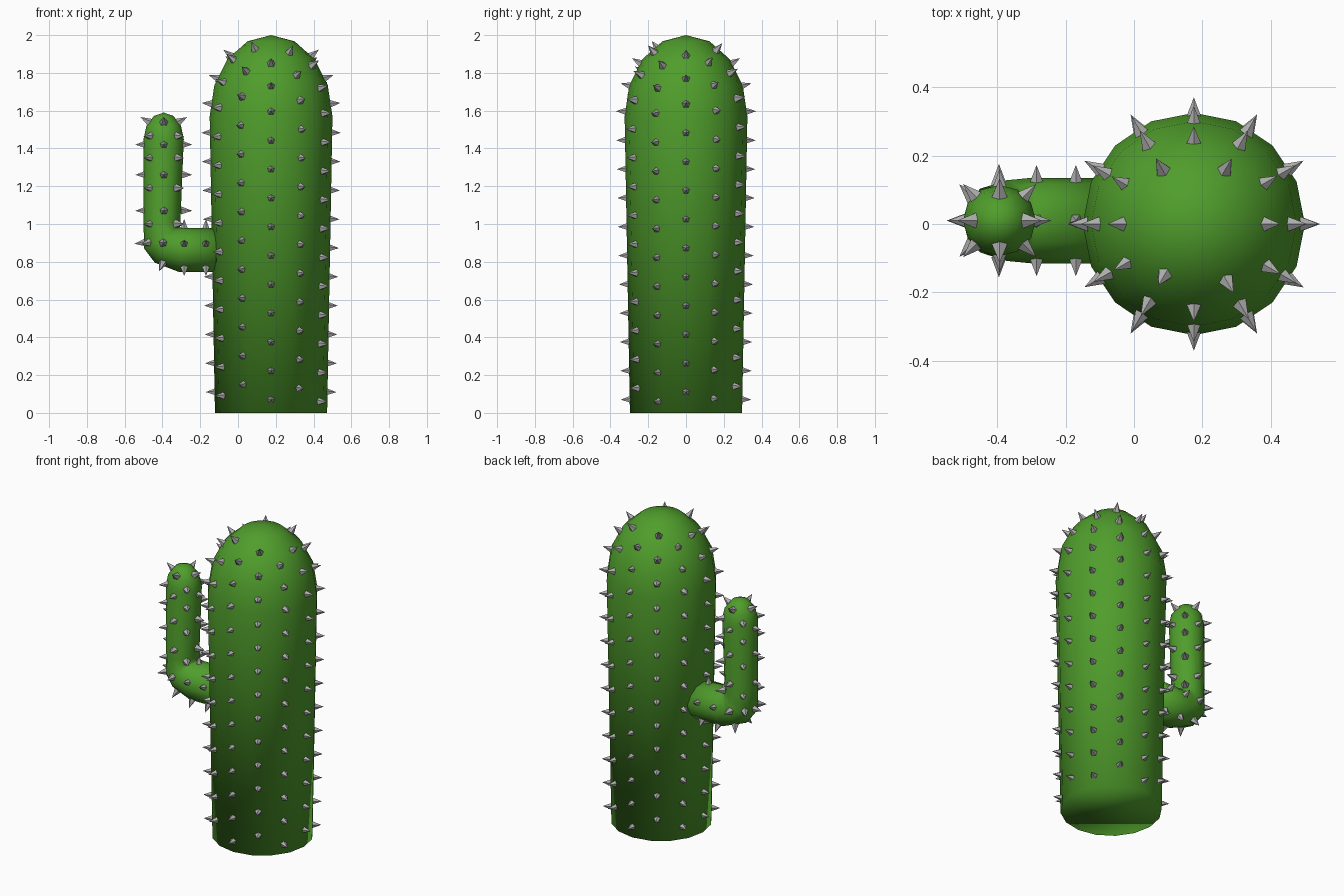
import bpy, bmesh
from math import sin, cos, pi, radians, sqrt
from mathutils import Vector, Matrix

if "Cube" in bpy.data.objects:
    bpy.data.objects.remove(bpy.data.objects["Cube"])


def material(name, rgb):
    m = bpy.data.materials.new(name)
    m.diffuse_color = (*rgb, 1)
    m.use_nodes = True
    m.node_tree.nodes["Principled BSDF"].inputs["Base Color"].default_value = m.diffuse_color
    return m


def finish(bm, name, mat, smooth):
    bmesh.ops.recalc_face_normals(bm, faces=bm.faces)
    for f in bm.faces:
        f.smooth = smooth
    me = bpy.data.meshes.new(name)
    bm.to_mesh(me)
    bm.free()
    me.materials.append(mat)
    ob = bpy.data.objects.new(name, me)
    bpy.context.collection.objects.link(ob)
    return ob


def loft(name, rings, tip, mat):
    """Skin a list of point rings, capping the start and closing on a tip."""
    bm = bmesh.new()
    loops = [[bm.verts.new(p) for p in r] for r in rings]
    n = len(loops[0])
    bm.faces.new(loops[0])
    for a, b in zip(loops, loops[1:]):
        for i in range(n):
            j = (i + 1) % n
            bm.faces.new((a[i], a[j], b[j], b[i]))
    t = bm.verts.new(tip)
    for i in range(n):
        bm.faces.new((loops[-1][i], loops[-1][(i + 1) % n], t))
    return finish(bm, name, mat, True)


green = material("cactus_green", (0.08, 0.34, 0.025))
grey = material("spine_grey", (0.42, 0.42, 0.42))

# trunk: slightly flared column with a domed top
CX, R0, R1, ZD, HD = 0.175, 0.297, 0.325, 1.57, 0.43
profile = [(R0, 0), (R1, ZD)]
profile += [(R1 * cos(a), ZD + HD * sin(a)) for a in (pi / 8, pi / 4, 3 * pi / 8)]
loft("trunk", [[(CX + r * cos(k * pi / 8), r * sin(k * pi / 8), z) for k in range(16)]
               for r, z in profile], (CX, 0, 2.0), green)

# arm: each ring runs from an outer to an inner point, with a depth radius
AX, AY = -0.393, 0.01
arm = [((-0.10, 0.745), (-0.10, 0.98), 0.125),
       ((-0.31, 0.745), (-0.29, 0.98), 0.125),
       ((-0.44, 0.795), (-0.305, 0.982), 0.118),
       ((-0.497, 0.87), (-0.308, 0.987), 0.108),
       ((-0.50, 1.00), (-0.305, 1.01), 0.10),
       ((-0.50, 1.45), (-0.287, 1.45), 0.104),
       ((-0.485, 1.52), (-0.302, 1.52), 0.09),
       ((-0.445, 1.572), (-0.342, 1.572), 0.05)]
rings = []
for o, i, d in arm:
    o, i = Vector((o[0], AY, o[1])), Vector((i[0], AY, i[1]))
    c, h = (o + i) / 2, (o - i) / 2
    rings.append([c + h * cos(k * pi / 6) + Vector((0, d * sin(k * pi / 6), 0))
                  for k in range(12)])
loft("arm", rings, (AX, AY, 1.59), green)

# spines: five-sided cones standing on the surface
spines = bmesh.new()


def spine(p, n):
    n = Vector(n).normalized()
    rot = n.to_track_quat('Z', 'Y').to_matrix().to_4x4()
    bmesh.ops.create_cone(spines, cap_ends=True, segments=5, radius1=0.024, radius2=0,
                          depth=0.06,
                          matrix=Matrix.Translation(Vector(p) + n * 0.021) @ rot)


# trunk spines: twelve staggered columns
starts = (0.11, 0.075, 0.14, 0.07, 0.14, 0.08, 0.11, 0.09, 0.15, 0.07, 0.13, 0.06)
for k, z0 in enumerate(starts):
    a = radians(30 * k)
    for z in [z0 + 0.1525 * j for j in range(11)] + [z0 + 1.66, z0 + 1.78]:
        if z < ZD:
            r, nz = R0 + (R1 - R0) * z / ZD, 0
        else:
            s = (z - ZD) / HD
            r = R1 * sqrt(1 - s * s)
            nz = s * R1 / HD * R1 / r * sqrt(1 - s * s)
            nz = nz / max(sqrt(1 - s * s), 0.1)
        r *= 0.985
        spine((CX + r * cos(a), r * sin(a), z), (cos(a), sin(a), nz))

# upright arm spines: two alternating sets of four columns
for off, levels in ((0, (1.07, 1.26, 1.42, 1.54)), (45, (1.0, 1.19, 1.35, 1.465))):
    for k in range(4):
        a = radians(off + 90 * k)
        for z in levels:
            r, nz = (0.1, 0) if z < 1.5 else (0.08, 0.6)
            spine((AX + r * cos(a), AY + r * sin(a), z), (cos(a), sin(a), nz))

# level arm spines: rings of five
for x in (-0.17, -0.285):
    for k in range(5):
        a = radians(90 + 72 * k)
        spine((x, AY + 0.12 * cos(a), 0.86 + 0.115 * sin(a)), (0, cos(a), sin(a)))

# elbow spines
spine((-0.497, AY, 0.9), (-1, 0, -0.1))
for s in (-1, 1):
    spine((-0.395, AY + s * 0.115, 0.9), (0, s, 0))
    spine((-0.40, AY + s * 0.06, 0.79), (-0.4, s * 0.6, -0.9))
    spine((-0.475, AY + s * 0.07, 0.9), (-1, s, -0.2))

finish(spines, "spines", grey, False)
